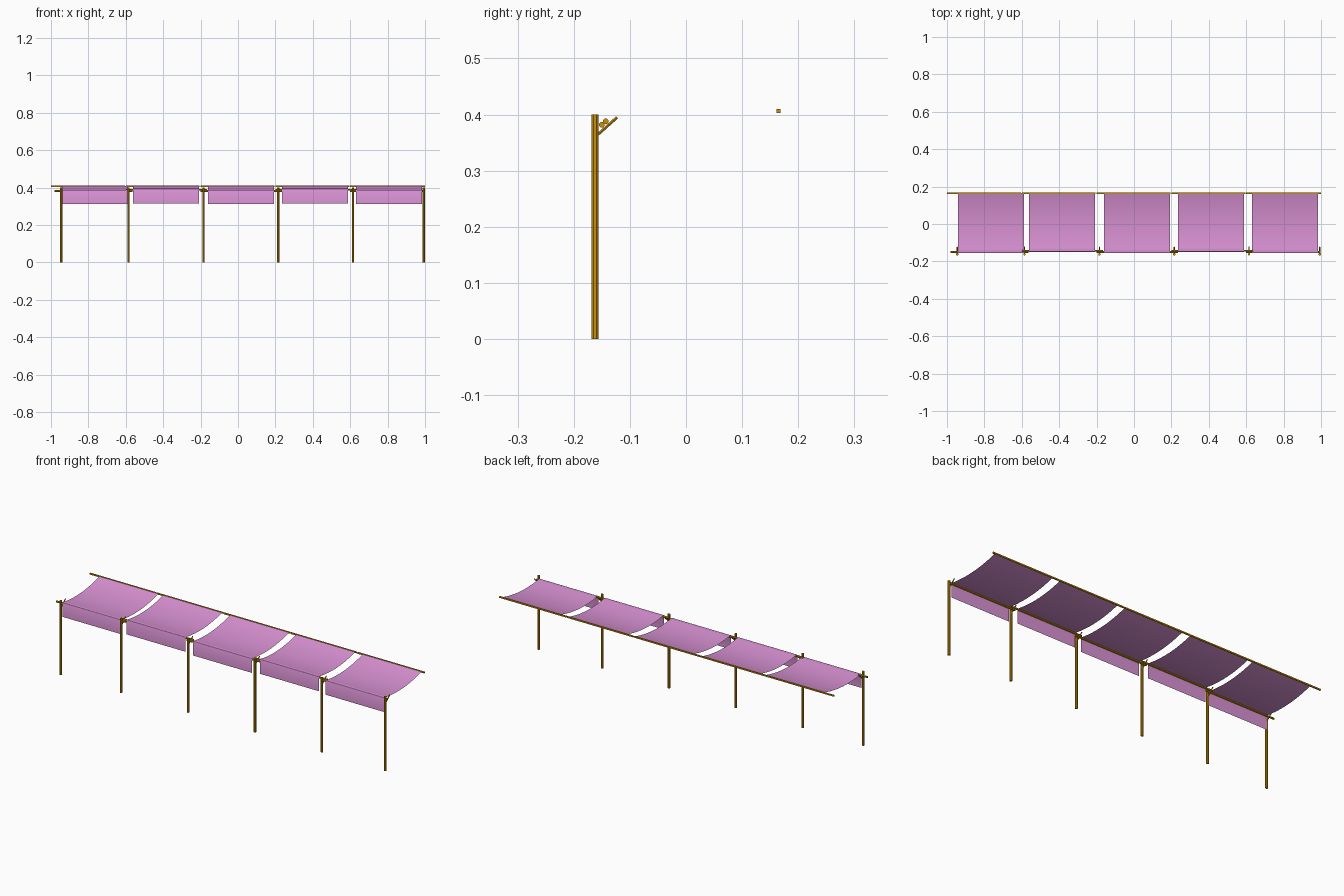
import bpy, math
from mathutils import Matrix, Vector

if "Cube" in bpy.data.objects:
    bpy.data.objects.remove(bpy.data.objects["Cube"], do_unlink=True)


def material(name, rgb):
    m = bpy.data.materials.new(name)
    m.use_nodes = True
    m.diffuse_color = (*rgb, 1)
    m.node_tree.nodes["Principled BSDF"].inputs["Base Color"].default_value = (*rgb, 1)
    return m


wood = material("ochre wood", (0.58, 0.28, 0.003))
fabric = material("pink fabric", (0.70, 0.29, 0.66))


def pole(name, a, b, radius, sides=8):
    """Flat-sided stick running from point a to point b."""
    a, b = Vector(a), Vector(b)
    d = b - a
    bpy.ops.mesh.primitive_cylinder_add(
        vertices=sides, radius=radius, depth=d.length, location=(a + b) / 2,
        rotation=d.to_track_quat('Z', 'Y').to_euler())
    ob = bpy.context.object
    ob.name = name
    # Half a side of twist lays a flat side against the axes
    ob.data.transform(Matrix.Rotation(math.pi / sides, 4, 'Z'))
    ob.data.materials.append(wood)


def cloth(name, x0, x1, front_y, front_z, hem_z):
    """Thin sheet: hanging front flap, rounded fold, sagging roof."""
    back_y, back_z, sag, steps = 0.165, 0.409, 0.018, 16
    r = 0.003
    profile = [(front_y, hem_z), (front_y, front_z - r),
               (front_y + 0.3 * r, front_z - 0.3 * r), (front_y + r, front_z)]
    for i in range(1, steps + 1):
        t = i / steps
        y = front_y + r + (back_y - front_y - r) * t
        z = front_z + (back_z - front_z) * t - 4 * sag * t * (1 - t)
        profile.append((y, z))
    verts = [(x, y, z) for y, z in profile for x in (x0, x1)]
    faces = [(2 * i, 2 * i + 1, 2 * i + 3, 2 * i + 2) for i in range(len(profile) - 1)]
    me = bpy.data.meshes.new(name)
    me.from_pydata(verts, [], faces)
    me.materials.append(fabric)
    ob = bpy.data.objects.new(name, me)
    bpy.context.collection.objects.link(ob)
    for p in me.polygons:
        p.use_smooth = True


# Front posts, each with a slanted peg that carries the rails
post_x = [-0.945, -0.585, -0.185, 0.215, 0.615, 0.993]
for i, x in enumerate(post_x, 1):
    pole(f"post_{i}", (x, -0.162, 0), (x, -0.162, 0.4), 0.0066)
    pole(f"peg_{i}", (x, -0.160, 0.362), (x, -0.123, 0.395), 0.003, 6)

# Cloth panels with their front and back rails; every second one sits higher
panel_x = [-0.941, -0.561, -0.160, 0.235, 0.632]
for i, x in enumerate(panel_x):
    high = i % 2 == 1
    rail_y, rail_z = (-0.143, 0.388) if high else (-0.150, 0.382)
    start = -0.98 if i == 0 else post_x[i] - 0.015
    end = min(post_x[i + 1] + 0.02, 0.998)
    pole(f"front_rail_{i + 1}", (start, rail_y, rail_z), (end, rail_y, rail_z), 0.005)

    left = -1 + 0.4 * i
    right = left + (0.4 if i == 4 else 0.395)
    pole(f"back_rail_{i + 1}", (left, 0.1645, 0.4065), (right, 0.1645, 0.4065), 0.005, 4)

    if high:
        cloth(f"cloth_{i + 1}", x, x + 0.352, -0.1485, 0.3935, 0.315)
    else:
        cloth(f"cloth_{i + 1}", x, x + 0.352, -0.1555, 0.388, 0.311)
